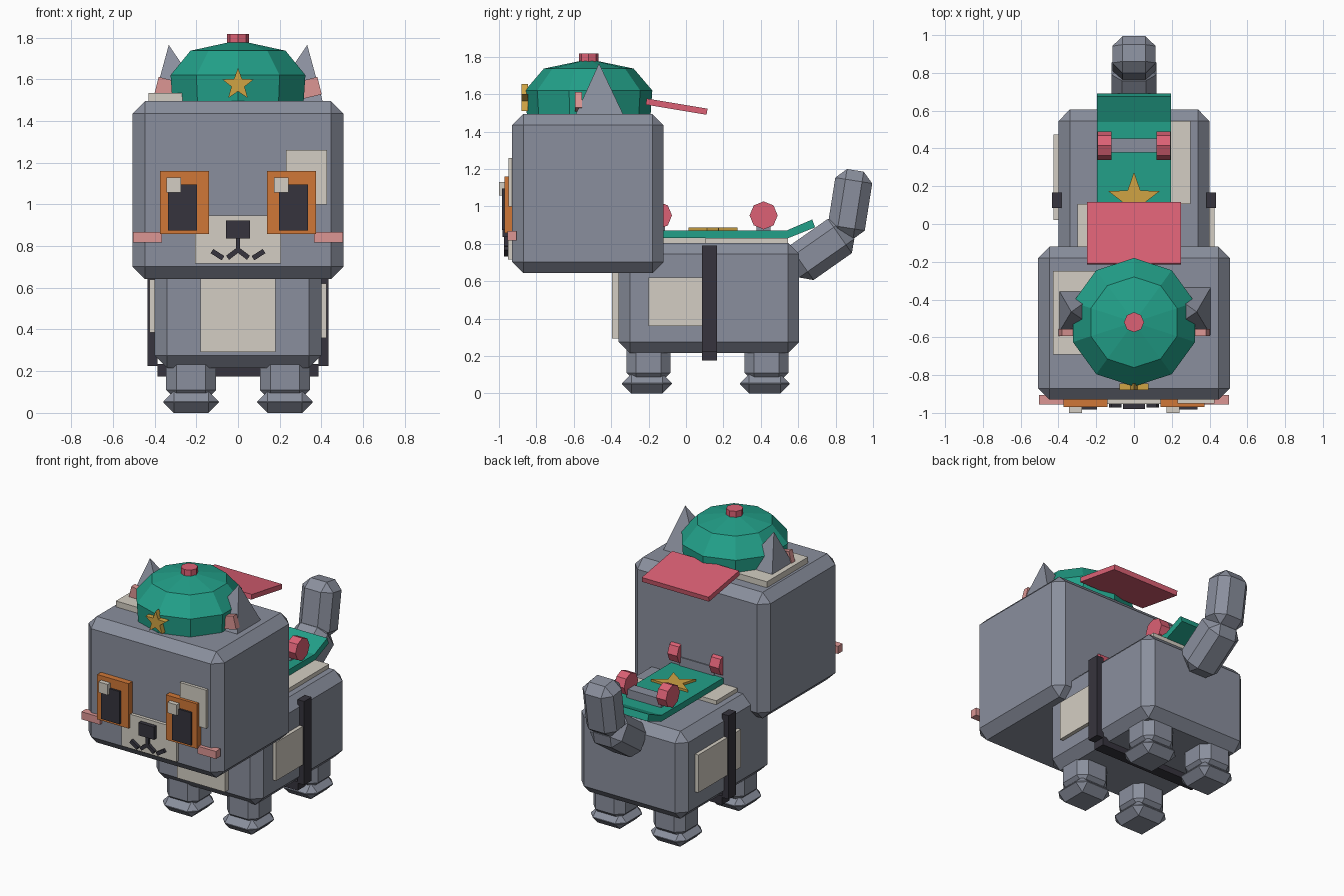
import bpy, bmesh, math
from mathutils import Matrix, Euler, Vector

if "Cube" in bpy.data.objects:
    bpy.data.objects.remove(bpy.data.objects["Cube"])


def material(name, rgb):
    m = bpy.data.materials.new(name)
    lin = [((c / 255 + 0.055) / 1.055) ** 2.4 for c in rgb]
    m.diffuse_color = (*lin, 1)
    m.use_nodes = True
    m.node_tree.nodes["Principled BSDF"].inputs["Base Color"].default_value = m.diffuse_color
    return m


GREY = material("grey fur", (138, 143, 157))
CREAM = material("cream", (212, 206, 195))
TEAL = material("teal", (34, 160, 137))
RED = material("rose red", (220, 97, 117))
PINK = material("soft pink", (220, 150, 148))
ORANGE = material("orange", (208, 119, 55))
BLACK = material("charcoal", (54, 52, 61))
GOLD = material("gold", (208, 164, 68))


def finish(name, bm, mat):
    bmesh.ops.recalc_face_normals(bm, faces=bm.faces[:])
    me = bpy.data.meshes.new(name)
    bm.to_mesh(me)
    bm.free()
    me.materials.append(mat)
    ob = bpy.data.objects.new(name, me)
    bpy.context.collection.objects.link(ob)
    return ob


def box(name, mat, x, y, z, bevel=0, rot=(0, 0, 0)):
    """Box from (min, max) ranges, chamfered, then turned about its centre (degrees)."""
    bm = bmesh.new()
    size = Vector((x[1] - x[0], y[1] - y[0], z[1] - z[0]))
    mid = Vector((sum(x), sum(y), sum(z))) / 2
    bmesh.ops.create_cube(bm, size=1, matrix=Matrix.Diagonal((*size, 1)))
    if bevel:
        bmesh.ops.bevel(bm, geom=bm.edges[:], offset=bevel, segments=1,
                        affect='EDGES', profile=0.5)
    r = Euler([math.radians(a) for a in rot]).to_matrix().to_4x4()
    bm.transform(Matrix.Translation(mid) @ r)
    return finish(name, bm, mat)


def prism(name, mat, pts, axis, lo, hi):
    """Outline extruded along an axis; pts are the other two coordinates in order."""
    bm = bmesh.new()
    rings = []
    for d in (lo, hi):
        ring = []
        for p in pts:
            co = list(p)
            co.insert(axis, d)
            ring.append(bm.verts.new(co))
        rings.append(ring)
        bm.faces.new(ring)
    n = len(pts)
    for i in range(n):
        j = (i + 1) % n
        bm.faces.new((rings[0][i], rings[0][j], rings[1][j], rings[1][i]))
    return finish(name, bm, mat)


def ring_points(cu, cv, r, n, r2=None):
    """Regular polygon, or a star when r2 is given, with a point at the top."""
    return [(cu + (r2 if r2 and i % 2 else r) * math.sin(2 * math.pi * i / n),
             cv + (r2 if r2 and i % 2 else r) * math.cos(2 * math.pi * i / n))
            for i in range(n)]


# Head and body blocks
box("head", GREY, (-.507, .507), (-.93, -.12), (.643, 1.495), .06)
box("body", GREY, (-.4, .4), (-.36, .605), (.215, .805), .06)

# Legs and paws
for side, s in (("left", -1), ("right", 1)):
    for end, y in (("front", -.2), ("back", .43)):
        x = s * .225
        box(f"{end}_{side}_leg", GREY, (x - .12, x + .12), (y - .117, y + .117), (.06, .3), .05)
        box(f"{end}_{side}_paw", GREY, (x - .133, x + .133), (y - .142, y + .124), (0, .105), .05)

# Tail in two segments
box("tail_base", GREY, (-.118, .118), (.608, .832), (.59, .95), .055, (-55, 0, 0))
box("tail_tip", GREY, (-.115, .115), (.777, .977), (.83, 1.195), .055, (-9, 0, 0))

# Ears with pink inner plates
for side, s in (("left", -1), ("right", 1)):
    bm = bmesh.new()
    base = [bm.verts.new((s * x, y, 1.48)) for x, y in
            ((.41, -.595), (.41, -.33), (.14, -.33), (.14, -.595))]
    tip = bm.verts.new((s * .332, -.465, 1.765))
    bm.faces.new(base)
    for i in range(4):
        bm.faces.new((base[i], base[(i + 1) % 4], tip))
    finish(f"{side}_ear", bm, GREY)
    box(f"{side}_inner_ear", PINK, (s * .323 - .07, s * .323 + .07), (-.594, -.555),
        (1.51, 1.596), rot=(0, -s * 14, 0))

# Eyes, pupils, highlights, cheeks
for side, s in (("left", -1), ("right", 1)):
    e = s * .2565
    box(f"{side}_eye", ORANGE, (e - .117, e + .117), (-.97, -.92), (.857, 1.16))
    p = s * .2665
    box(f"{side}_pupil", BLACK, (p - .07, p + .07), (-.983, -.96), (.875, 1.096))
    h = -.309 if s < 0 else .207
    box(f"{side}_highlight", CREAM, (h - .035, h + .035), (-1, -.96), (1.058, 1.13))
    c = s * .434
    box(f"{side}_cheek", PINK, (c - .069, c + .069), (-.955, -.905), (.817, .868))

# Cream patches on the face, head, chest, sides and back
box("muzzle", CREAM, (-.206, .206), (-.952, -.92), (.716, .947))
box("brow_patch", CREAM, (.23, .427), (-.95, -.92), (1.0, 1.26))
box("head_patch", CREAM, (-.43, -.15), (-.69, -.25), (1.48, 1.535))
box("chest_patch", CREAM, (-.18, .18), (-.395, -.35), (.293, .68))
box("right_side_patch", CREAM, (.39, .425), (-.2, .085), (.36, .62))
box("left_side_patch", CREAM, (-.425, -.39), (.02, .475), (.385, .64))
box("back_patch_rear", CREAM, (0, .3), (.105, .545), (.79, .832))
box("back_patch_front", CREAM, (-.3, 0), (-.3, .105), (.79, .832))

# Nose and mouth strokes
box("nose", BLACK, (-.058, .058), (-.98, -.94), (.837, .923))
box("mouth_stem", BLACK, (-.01, .01), (-.972, -.94), (.775, .84))
for side, s in (("left", -1), ("right", 1)):
    for part, (x0, z0), (x1, z1) in (("inner", (0, .782), (.05, .744)),
                                     ("outer", (.072, .742), (.125, .776))):
        mx, mz = s * (x0 + x1) / 2, (z0 + z1) / 2
        half = math.hypot(x1 - x0, z1 - z0) / 2
        ang = math.degrees(math.atan2(z1 - z0, x1 - x0))
        box(f"{side}_mouth_{part}", BLACK, (mx - half, mx + half), (-.972, -.94),
            (mz - .012, mz + .012), rot=(0, -s * ang, 0))

# Cap dome turned from a profile
bm = bmesh.new()
rows = []
for r, z in ((.33, 1.48), (.34, 1.62), (.24, 1.737)):
    rows.append([bm.verts.new((x, y, z)) for x, y in ring_points(0, -.52, r, 10)])
top = bm.verts.new((0, -.52, 1.787))
bm.faces.new(rows[0])
for i in range(10):
    j = (i + 1) % 10
    for a, b in zip(rows, rows[1:]):
        bm.faces.new((a[i], a[j], b[j], b[i]))
    bm.faces.new((rows[-1][i], rows[-1][j], top))
finish("cap", bm, TEAL)

# Cap brim (worn backwards), button and star
box("cap_brim", RED, (-.25, .25), (-.215, .115), (1.517, 1.55), rot=(-9.5, 0, 0))
prism("cap_button", RED, ring_points(0, -.52, .053, 8), 2, 1.76, 1.817)
prism("cap_star", GOLD, ring_points(0, 1.575, .08, 10, .033), 1, -.88, -.845)

# Board on the back with upturned ends
deck = [(-.42, .93), (-.28, .872), (.54, .872), (.675, .93),
        (.69, .888), (.545, .83), (-.285, .83), (-.435, .888)]
prism("board_deck", TEAL, deck, 0, -.195, .195)
prism("board_star", GOLD, ring_points(0, .13, .145, 10, .058), 2, .865, .887)

# Board axles and wheels
for end, y in (("front", -.15), ("back", .415)):
    box(f"{end}_axle", GREY, (-.13, .13), (y - .037, y + .037), (.86, .93))
    for side, s in (("left", -1), ("right", 1)):
        prism(f"{end}_{side}_wheel", RED, ring_points(y, .952, .075, 8), 0, s * .12, s * .192)

# Strap round the body
for side, s in (("left", -1), ("right", 1)):
    c = s * .41
    box(f"{side}_strap", BLACK, (c - .025, c + .025), (.086, .166), (.225, .79))
box("belly_strap", BLACK, (-.387, .387), (.086, .166), (.175, .235))
